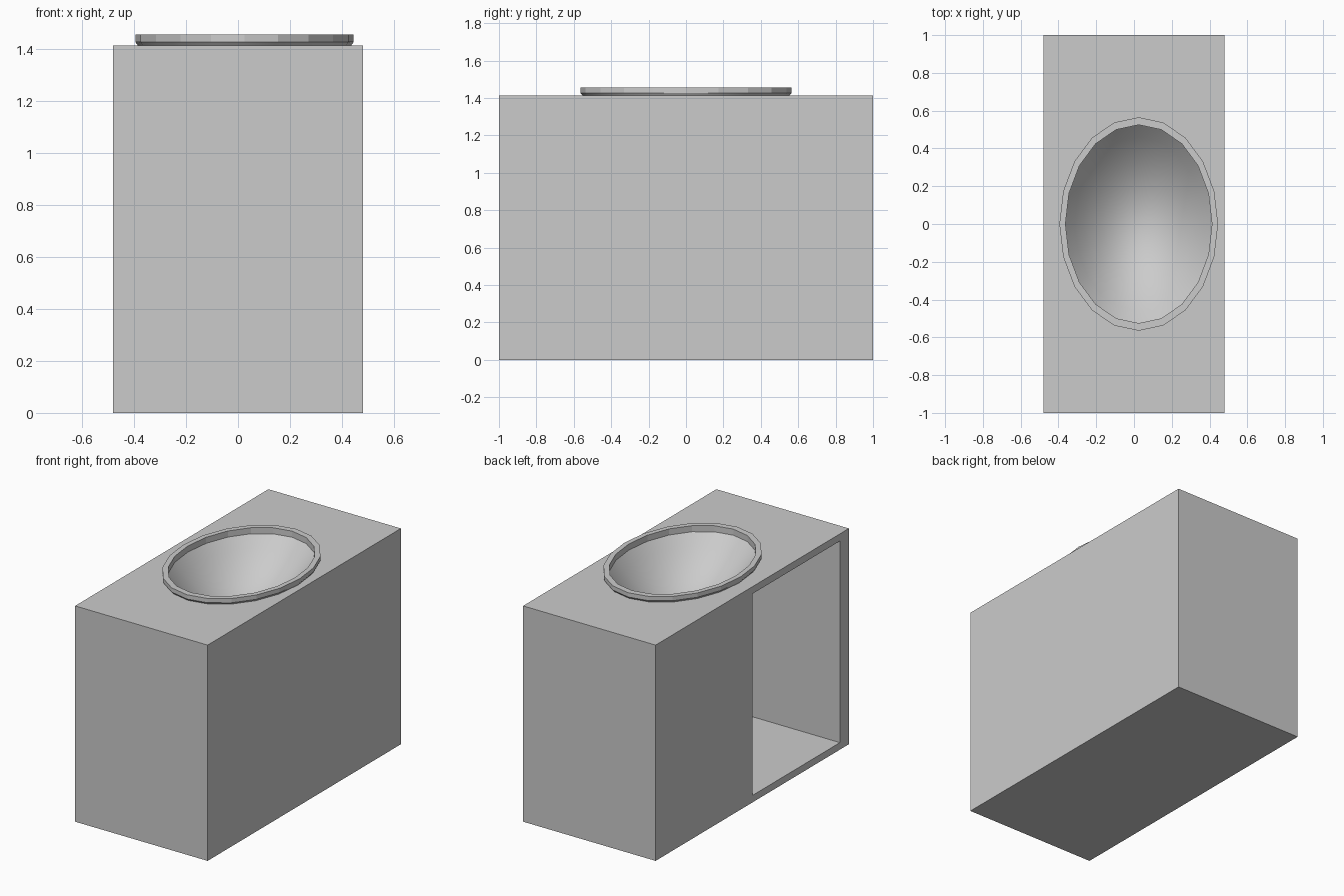
import bpy, bmesh, math

if "Cube" in bpy.data.objects:
    bpy.data.objects.remove(bpy.data.objects["Cube"])

def prism(name, plan, z0, z1):
    """Solid extruded straight up from a plan outline."""
    bm = bmesh.new()
    face = bm.faces.new([bm.verts.new((x, y, z0)) for x, y in plan])
    ext = bmesh.ops.extrude_face_region(bm, geom=[face])
    top = [g for g in ext["geom"] if isinstance(g, bmesh.types.BMVert)]
    bmesh.ops.translate(bm, verts=top, vec=(0, 0, z1 - z0))
    bmesh.ops.recalc_face_normals(bm, faces=bm.faces[:])
    return finish(name, bm)

def finish(name, bm):
    mesh = bpy.data.meshes.new(name)
    bm.to_mesh(mesh)
    bm.free()
    obj = bpy.data.objects.new(name, mesh)
    bpy.context.collection.objects.link(obj)
    return obj

def cut(obj, cutter):
    cutter.hide_render = True
    cutter.display_type = 'WIRE'
    mod = obj.modifiers.new(cutter.name, 'BOOLEAN')
    mod.operation, mod.solver, mod.object = 'DIFFERENCE', 'EXACT', cutter

SIDES, CX, RX, RY = 20, 0.025, 0.42, 0.565

def ellipse(sx, sy):
    return [(CX + sx * math.cos(a), sy * math.sin(a))
            for a in (2 * math.pi * i / SIDES for i in range(SIDES))]

# Cabinet body
cabinet = prism("cabinet", [(-0.48, -1), (0.48, -1), (0.48, 1), (-0.48, 1)], 0, 1.413)

# Hollow interior, open through one half of the -x side
interior = prism("interior_cutter",
                 [(-0.6, -0.907), (0.435, -0.907), (0.435, 0.907),
                  (-0.435, 0.907), (-0.435, 0.0), (-0.6, 0.0)], 0.046, 1.366)
cut(cabinet, interior)

# Hole in the top for the basin
hole = prism("basin_hole_cutter", ellipse(RX * 0.96, RY * 0.96), 1.3, 1.5)
cut(cabinet, hole)

# Basin: outer shell, raised rim and smooth inner bowl
STEPS = 8
IX, IY = 0.388, 0.525
rings = []          # (x radius, y radius, height)
for i in range(1, STEPS + 1):
    s = i / STEPS
    rings.append((RX * s, RY * s, 1.427 - 0.33 * (1 - s * s)))
rings += [(RX, RY, 1.455), (IX, IY, 1.455)]
for i in range(STEPS, 0, -1):
    s = i / STEPS
    rings.append((IX * s, IY * s, 1.415 - 0.28 * (1 - s * s)))

bm = bmesh.new()
loops = [[bm.verts.new((x, y, z)) for x, y in ellipse(rx, ry)] for rx, ry, z in rings]
for k in range(len(loops) - 1):
    rim = STEPS - 1 <= k <= STEPS + 1
    for i in range(SIDES):
        j = (i + 1) % SIDES
        f = bm.faces.new((loops[k][i], loops[k][j], loops[k + 1][j], loops[k + 1][i]))
        f.smooth = not rim
        if rim:
            for e in f.edges:
                e.smooth = False
for loop, z in ((loops[0], 1.097), (loops[-1], 1.135)):
    centre = bm.verts.new((CX, 0, z))
    for i in range(SIDES):
        bm.faces.new((loop[i], loop[(i + 1) % SIDES], centre)).smooth = True
bmesh.ops.recalc_face_normals(bm, faces=bm.faces[:])
basin = finish("basin", bm)
